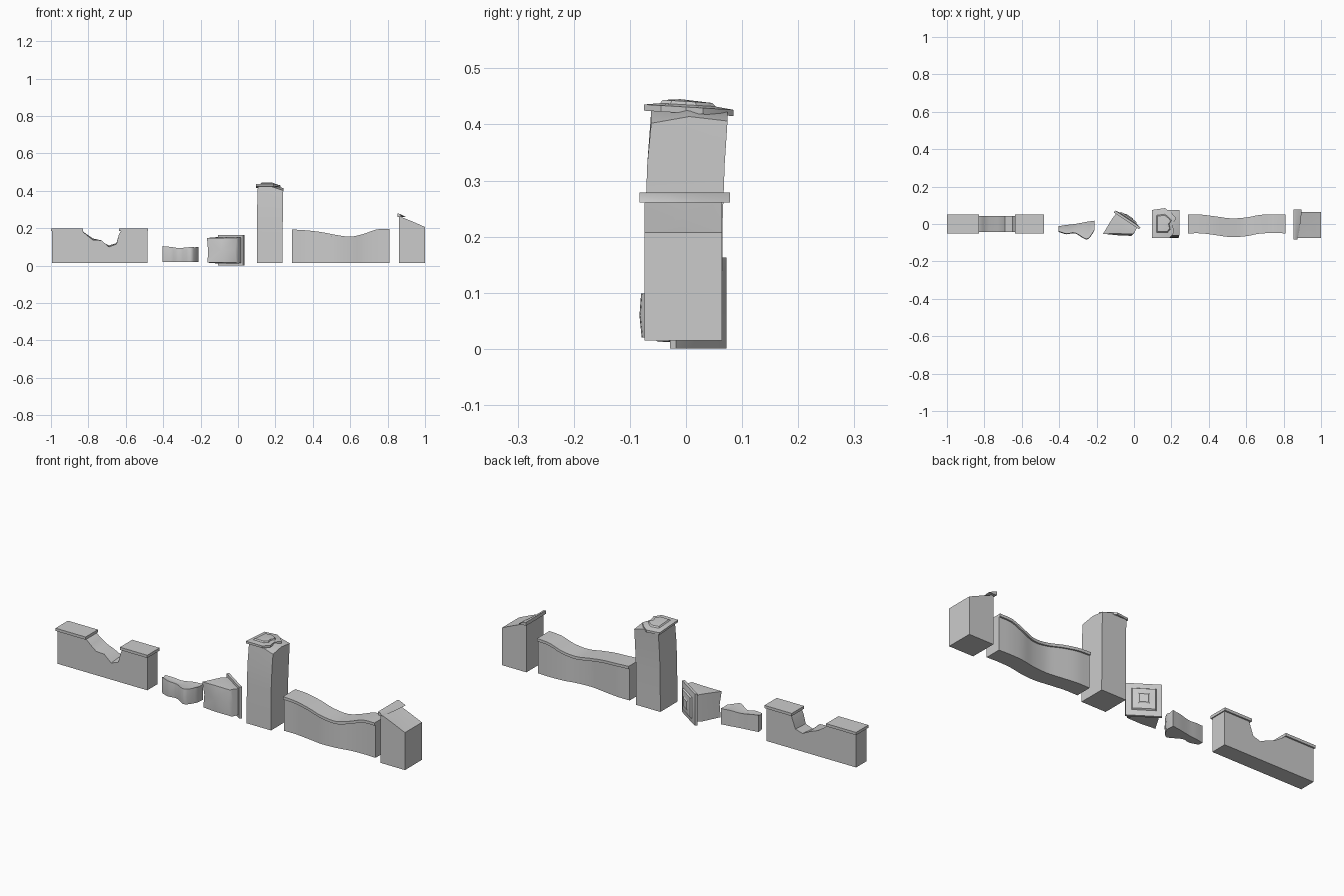
import bpy
import bmesh
import math
from mathutils import Vector

cube = bpy.data.objects.get("Cube")
if cube:
    bpy.data.objects.remove(cube)

stone = bpy.data.materials.new("grey stone")
stone.use_nodes = True
GREY = (0.6, 0.6, 0.6, 1)
stone.diffuse_color = GREY
stone.node_tree.nodes["Principled BSDF"].inputs["Base Color"].default_value = GREY


def loft(name, rings, tip=None, angle=40):
    """Solid skinned through equal rings; an optional tip point fans the last end."""
    bm = bmesh.new()
    loops = [[bm.verts.new(p) for p in ring] for ring in rings]
    n = len(loops[0])
    for a, b in zip(loops, loops[1:]):
        for i in range(n):
            j = (i + 1) % n
            bm.faces.new((a[i], a[j], b[j], b[i]))
    bm.faces.new(loops[0])
    if tip:
        t = bm.verts.new(tip)
        for i in range(n):
            bm.faces.new((loops[-1][i], loops[-1][(i + 1) % n], t))
    else:
        bm.faces.new(loops[-1])
    bmesh.ops.recalc_face_normals(bm, faces=bm.faces)
    mesh = bpy.data.meshes.new(name)
    bm.to_mesh(mesh)
    bm.free()
    mesh.materials.append(stone)
    obj = bpy.data.objects.new(name, mesh)
    bpy.context.collection.objects.link(obj)
    bpy.ops.object.select_all(action="DESELECT")
    obj.select_set(True)
    bpy.context.view_layer.objects.active = obj
    bpy.ops.object.shade_smooth_by_angle(angle=math.radians(angle))
    return obj


def slice_x(x, y, half, low, front, back=None):
    """Upright rectangle across a wall at x."""
    back = front if back is None else back
    return [(x, y - half, low), (x, y + half, low), (x, y + half, back), (x, y - half, front)]


def square(cx, cy, half, z, dz=(0,) * 8):
    """Level square of corners and mid-sides, starting front right, with height offsets."""
    signs = [(-1, -1), (0, -1), (1, -1), (1, 0), (1, 1), (0, 1), (-1, 1), (-1, 0)]
    return [(cx + sx * half, cy + sy * half, z + d) for (sx, sy), d in zip(signs, dz)]


def smooth_path(points, steps=4):
    """Catmull-Rom curve through the points."""
    pts = [Vector(p) for p in points]
    pts = [pts[0] * 2 - pts[1]] + pts + [pts[-1] * 2 - pts[-2]]
    out = []
    for a, b, c, d in zip(pts, pts[1:], pts[2:], pts[3:]):
        for k in range(steps):
            t = k / steps
            out.append(0.5 * (2 * b + (c - a) * t + (2 * a - 5 * b + 4 * c - d) * t * t
                              + (3 * b - a - 3 * c + d) * t ** 3))
    return out + [pts[-2]]


BASE = 0.015

# Broken wall: x, front height, back height along the breach
breach = [(-0.995, 0.187, 0.187), (-0.835, 0.187, 0.187), (-0.805, 0.16, 0.165),
          (-0.775, 0.137, 0.145), (-0.73, 0.135, 0.128), (-0.69, 0.1, 0.108),
          (-0.65, 0.115, 0.12), (-0.637, 0.165, 0.155), (-0.625, 0.187, 0.187),
          (-0.485, 0.187, 0.187)]
loft("broken_wall", [slice_x(x, 0, 0.042, BASE, f, b) for x, f, b in breach])
for name, x0, x1 in (("broken_wall_right_coping", -1, -0.83),
                     ("broken_wall_left_coping", -0.635, -0.48)):
    loft(name, [slice_x(x, 0, 0.05, 0.185, 0.199) for x in (x0, x1)])

# Warped wall: x, sideways bend, top height
warp = smooth_path([(0.29, 0, 0.193), (0.36, 0, 0.189), (0.44, -0.01, 0.18),
                    (0.52, -0.02, 0.165), (0.6, -0.015, 0.155), (0.67, -0.002, 0.169),
                    (0.74, 0.002, 0.193), (0.81, 0, 0.197)])
loft("warped_wall", [slice_x(x, y, 0.042, BASE, z - 0.012) for x, y, z in warp])
loft("warped_wall_coping", [slice_x(x, y, 0.05, z - 0.014, z) for x, y, z in warp])

# Tall pillar leaning back, with its left top edge crumbled
loft("tall_pillar", [
    square(0.17, -0.005, 0.069, BASE),
    square(0.17, -0.004, 0.069, 0.22),
    square(0.172, 0, 0.069, 0.33),
    square(0.174, 0.006, 0.068, 0.424, (0, 0, -0.022, -0.01, -0.018, 0, 0, 0)),
], tip=(0.175, 0.006, 0.435), angle=50)
cap = [(0.097, -0.075), (0.19, -0.075), (0.215, -0.045), (0.205, 0), (0.226, 0.03),
       (0.2, 0.06), (0.165, 0.085), (0.097, 0.075)]


def cap_ring(scale, z, tilt=-0.06):
    cx, cy = 0.16, 0
    return [(cx + (x - cx) * scale, cy + (y - cy) * scale, z + tilt * y * scale)
            for x, y in cap]


loft("tall_pillar_cap", [cap_ring(1, 0.42), cap_ring(1, 0.431), cap_ring(0.62, 0.435),
                         cap_ring(0.55, 0.441)], tip=(0.16, -0.01, 0.445), angle=30)

# Short pillar sheared off on a slope, with a sliver of its cap left
loft("short_pillar", [
    square(0.93, -0.005, 0.069, BASE),
    square(0.93, -0.005, 0.069, 0.19),
    square(0.93, -0.005, 0.069, 0.207, (0.058, 0.03, 0, 0, 0, 0.03, 0.058, 0.058)),
], tip=(0.93, -0.005, 0.234))
loft("short_pillar_cap", [
    [(0.853, y, 0.261), (0.853, y, 0.279), (0.866, y, 0.276), (0.885 + w, y, 0.261)]
    for y, w in ((-0.083, -0.012), (-0.03, 0), (0.03, 0.008), (0.078, 0.012))])

# Wall chunk on the ground: x, back y, front y, height
chunk = smooth_path([(-0.403, -0.012, -0.042, 0.104), (-0.36, -0.005, -0.055, 0.1),
                     (-0.315, 0, -0.05, 0.094), (-0.257, 0.011, -0.083, 0.099),
                     (-0.23, 0.015, -0.064, 0.098), (-0.21, 0.018, -0.03, 0.1)], 3)
loft("wall_chunk", [
    [(x, b, 0.018), (x, b, z), (x, (b + f) / 2, z - 0.004), (x, f + 0.003, z),
     (x, f, z * 0.6), (x, f + 0.004, 0.02)] for x, b, f, z in chunk], angle=45)

# Fallen pillar head, lying on its side and turned
ACROSS = Vector((0.83, -0.555, 0))
AXIS = Vector((0.555, 0.83, 0))
CENTRE = Vector((-0.036, 0.023, 0.082))


def head_ring(half, depth, jag=(0,) * 8):
    """Square standing across the fallen axis, each point pushed along it."""
    return [CENTRE + ACROSS * x + Vector((0, 0, y)) + AXIS * z
            for x, y, z in square(0, 0, half, depth, jag)]


loft("fallen_head", [
    head_ring(0.067, 0),
    head_ring(0.07, -0.04, (0, 0, 0, 0.004, 0, 0, 0, 0)),
    head_ring(0.066, -0.1, (-0.03, 0.005, 0.05, 0.04, 0.052, 0.01, -0.035, -0.025)),
], tip=CENTRE - AXIS * 0.1, angle=60)
loft("fallen_head_cap", [head_ring(0.081, -0.008), head_ring(0.081, 0.005),
                         head_ring(0.055, 0.009), head_ring(0.05, 0.016),
                         head_ring(0.025, 0.019), head_ring(0.02, 0.023)], angle=30)
